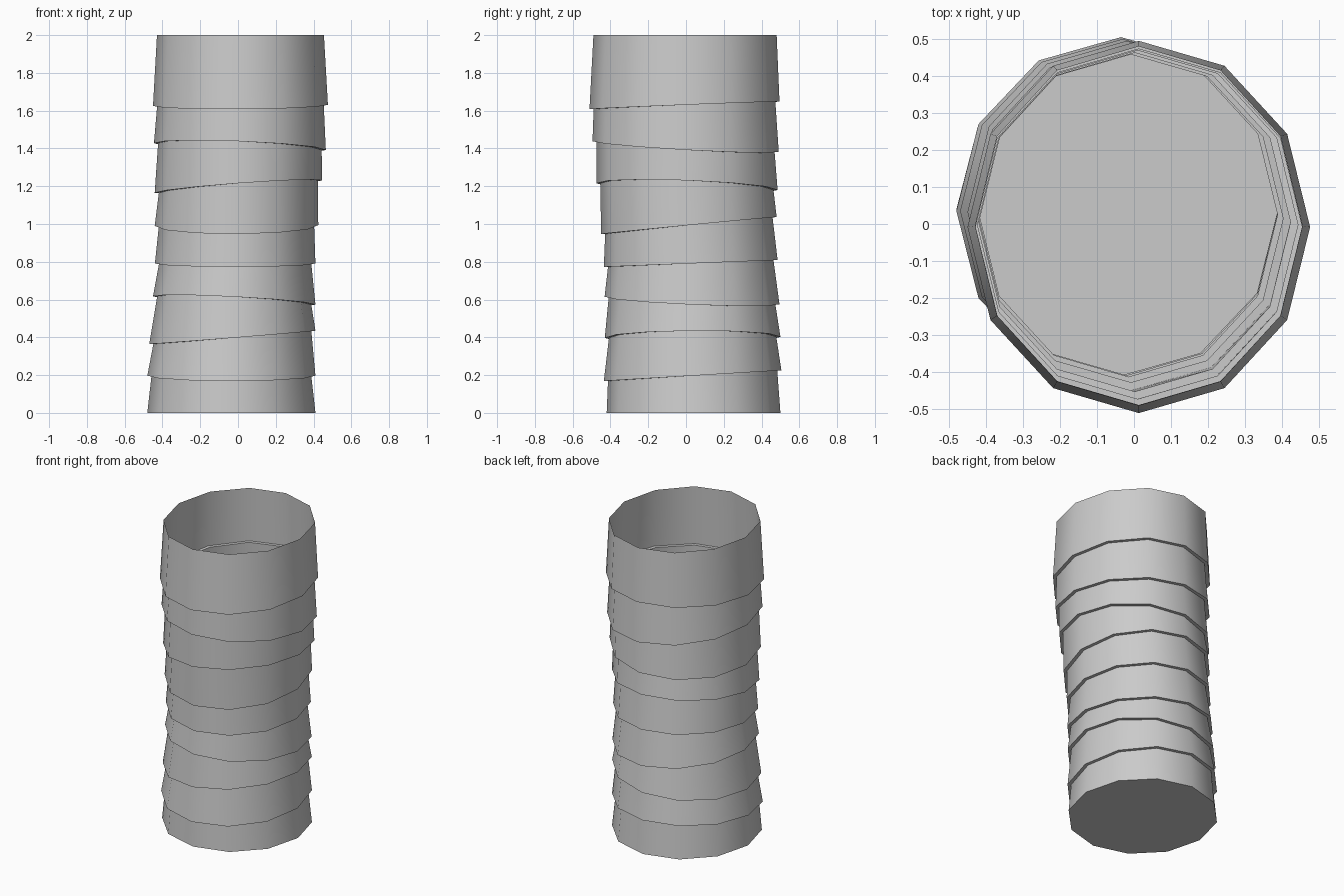
import bpy, bmesh, math

if "Cube" in bpy.data.objects:
    bpy.data.objects.remove(bpy.data.objects["Cube"])

SIDES = 12
STEP = 0.022  # width of the ledge under each collar

# Collars, bottom to top: centre x, centre y, half width x, half width y,
# height of the lower edge, rise towards +x, rise towards +y
COLLARS = [
    (-0.035, 0.040, 0.445, 0.460, 0.000, 0.000, 0.000),
    (-0.035, 0.035, 0.445, 0.470, 0.197, 0.000, 0.028),
    (-0.030, 0.035, 0.440, 0.465, 0.400, 0.035, 0.003),
    (-0.020, 0.032, 0.430, 0.463, 0.595, -0.022, -0.020),
    (-0.015, 0.025, 0.425, 0.460, 0.791, 0.000, 0.018),
    (-0.008, 0.015, 0.433, 0.465, 0.992, 0.002, 0.045),
    (0.002, 0.005, 0.443, 0.480, 1.198, 0.033, -0.018),
    (0.010, -0.002, 0.455, 0.493, 1.410, -0.018, -0.028),
    (0.013, -0.008, 0.463, 0.503, 1.628, 0.003, 0.020),
    (0.013, -0.005, 0.464, 0.507, 2.000, 0.000, 0.000),
]


def add_ring(bm, row, inset):
    cx, cy, rx, ry, z, tx, ty = row
    ring = []
    for i in range(SIDES):
        a = 2 * math.pi * i / SIDES
        c, s = math.cos(a), math.sin(a)
        ring.append(bm.verts.new((cx + (rx - inset) * c, cy + (ry - inset) * s,
                                  z + tx * c + ty * s)))
    return ring


# Tapered collars joined by narrow ledges, open at the top
bm = bmesh.new()
rings = []
for low, high in zip(COLLARS, COLLARS[1:]):
    rings += [add_ring(bm, low, 0), add_ring(bm, high, STEP)]
for a, b in zip(rings, rings[1:]):
    for i in range(SIDES):
        j = (i + 1) % SIDES
        bm.faces.new((a[i], a[j], b[j], b[i]))

# Closed base
bm.faces.new(rings[0][::-1])

mesh = bpy.data.meshes.new("ringed_trunk")
bm.to_mesh(mesh)
bm.free()
trunk = bpy.data.objects.new("ringed_trunk", mesh)
bpy.context.collection.objects.link(trunk)

grey = bpy.data.materials.new("light_grey")
grey.diffuse_color = (0.6, 0.6, 0.6, 1)
grey.use_nodes = True
grey.node_tree.nodes["Principled BSDF"].inputs["Base Color"].default_value = grey.diffuse_color
mesh.materials.append(grey)

# Smooth round the sides, crisp at the ledges
bpy.context.view_layer.objects.active = trunk
trunk.select_set(True)
bpy.ops.object.shade_smooth_by_angle(angle=math.radians(45))
